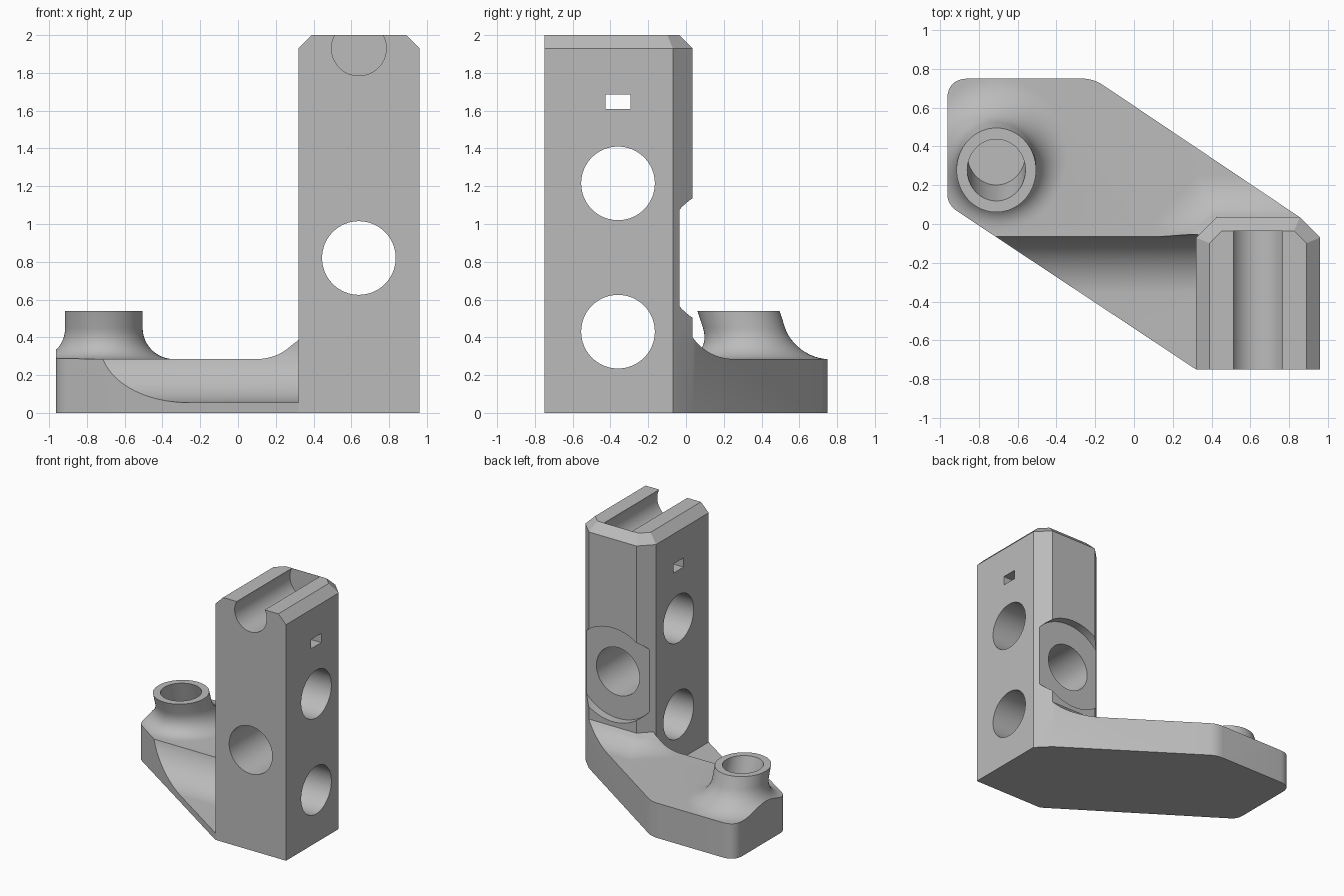
import bpy, bmesh, math
from mathutils import Vector

if "Cube" in bpy.data.objects:
    bpy.data.objects.remove(bpy.data.objects["Cube"])

grey = bpy.data.materials.new("light_grey")
grey.use_nodes = True
grey.diffuse_color = (0.5, 0.5, 0.5, 1)
grey.node_tree.nodes["Principled BSDF"].inputs["Base Color"].default_value = (0.5, 0.5, 0.5, 1)


def loft(name, rings):
    """Closed solid through a list of matching point rings."""
    bm = bmesh.new()
    loops = [[bm.verts.new(p) for p in ring] for ring in rings]
    n = len(loops[0])
    for a, b in zip(loops, loops[1:]):
        for i in range(n):
            j = (i + 1) % n
            bm.faces.new((a[i], a[j], b[j], b[i]))
    bm.faces.new(loops[0])
    bm.faces.new(loops[-1])
    bmesh.ops.recalc_face_normals(bm, faces=bm.faces)
    mesh = bpy.data.meshes.new(name)
    bm.to_mesh(mesh)
    bm.free()
    mesh.materials.append(grey)
    obj = bpy.data.objects.new(name, mesh)
    bpy.context.collection.objects.link(obj)
    return obj


def prism(name, points, axis, start, end):
    """Extrude a 2D profile along x, y or z."""
    place = {"x": lambda u, v, w: (w, u, v),
             "y": lambda u, v, w: (u, w, v),
             "z": lambda u, v, w: (u, v, w)}[axis]
    return loft(name, [[place(u, v, w) for u, v in points] for w in (start, end)])


def circle(cu, cv, r, n=64, stretch=1.0):
    return [(cu + r * math.cos(2 * math.pi * i / n),
             cv + stretch * r * math.sin(2 * math.pi * i / n)) for i in range(n)]


def rounded(corners):
    """Polygon whose corners (x, y, setback) are softened."""
    out = []
    for i, (x, y, t) in enumerate(corners):
        p = Vector((x, y))
        if not t:
            out.append(p)
            continue
        a = p + (Vector(corners[i - 1][:2]) - p).normalized() * t
        b = p + (Vector(corners[(i + 1) % len(corners)][:2]) - p).normalized() * t
        for k in range(9):
            s = k / 8
            out.append(a * (1 - s) ** 2 + p * (2 * s * (1 - s)) + b * s ** 2)
    return out


def combine(target, other, operation):
    mod = target.modifiers.new(operation, "BOOLEAN")
    mod.operation = operation
    mod.solver = "EXACT"
    mod.object = other
    bpy.ops.object.select_all(action="DESELECT")
    bpy.context.view_layer.objects.active = target
    target.select_set(True)
    bpy.ops.object.modifier_apply(modifier=mod.name)
    bpy.data.objects.remove(other)


def post_outline(d, z):
    """Post cross-section grown by d, with chamfered back corners."""
    k = 0.414 * d
    half = [(0.32 + d, -0.75), (0.32 + d, -0.07 + k), (0.215 + k, 0.035 + d)]
    return ([(0.64 - x, y, z) for x, y in half]
            + [(0.64 + x, y, z) for x, y in reversed(half)])


# Foot slab, trimmed to its outline later
foot = prism("bracket", [(-1.2, -1), (1.2, -1), (1.2, 1), (-1.2, 1)], "z", 0, 0.285)

# Fillet flare around the bottom of the post
R, reach = 0.268, 0.22
flare_rings = [post_outline(reach, 0.1)]
for i in range(13):
    s = reach * i / 12
    flare_rings.append(post_outline(reach - s, 0.285 + R - math.sqrt(R * R - s * s)))
flare_rings.append(post_outline(-0.02, flare_rings[-1][0][2]))
combine(foot, loft("post_flare", flare_rings), "UNION")


# Leaning round boss with a flared base
def boss_ring(r, z):
    cy = 0.278 + (0.54 - z) * 0.325
    return [(x, y, z) for x, y in circle(-0.71, cy, r, stretch=1.06)]


boss_rings = [boss_ring(0.37, 0.1)]
for i in range(13):
    a = math.pi / 2 * i / 12
    boss_rings.append(boss_ring(0.37 - 0.165 * math.sin(a), 0.45 - 0.165 * math.cos(a)))
boss_rings.append(boss_ring(0.205, 0.54))
combine(foot, loft("boss", boss_rings), "UNION")
combine(foot, loft("boss_socket", [boss_ring(0.15, 0.287), boss_ring(0.15, 0.6)]), "DIFFERENCE")

# Trim the foot to its slanted outline
outline = rounded([(0.32, -0.75, 0), (0.96, -0.75, 0), (0.96, -0.07, 0), (0.855, 0.035, 0),
                   (-0.21, 0.75, 0.06), (-0.963, 0.75, 0.11), (-0.963, 0.1, 0.06)])
combine(foot, prism("foot_outline", outline, "z", -0.0, 1), "INTERSECT")

# Curved scoop along the front of the foot
scoop = [(-0.9, 0.6), (-0.9, 0.055)]
for i in range(25):
    a = math.pi / 2 * i / 24
    scoop.append((-0.36 + 0.305 * math.sin(a), 0.36 - 0.305 * math.cos(a)))
scoop.append((-0.055, 0.6))
combine(foot, prism("scoop", scoop, "x", -1.2, 0.33), "DIFFERENCE")

# Upright post with chamfered top
post = loft("post", [post_outline(0, 0), post_outline(0, 1.93), post_outline(-0.07, 2)])
combine(foot, post, "UNION")

# Holes, slot, back recess and top groove
cutters = [
    prism("lower_side_hole", circle(-0.36, 0.43, 0.195), "x", 0.2, 1.1),
    prism("upper_side_hole", circle(-0.36, 1.215, 0.195), "x", 0.2, 1.1),
    prism("side_slot", [(-0.425, 1.61), (-0.295, 1.61), (-0.295, 1.685), (-0.425, 1.685)],
          "x", 0.2, 1.1),
    prism("front_hole", circle(0.64, 0.82, 0.195), "y", -0.9, 0.2),
    prism("back_recess", circle(0.64, 0.82, 0.383, 96), "y", -0.035, 0.2),
    prism("top_groove", circle(0.64, 1.93, 0.145), "y", -0.9, -0.037),
]
for cutter in cutters:
    combine(foot, cutter, "DIFFERENCE")

foot.select_set(True)
bpy.context.view_layer.objects.active = foot
bpy.ops.object.shade_smooth_by_angle(angle=math.radians(30))
